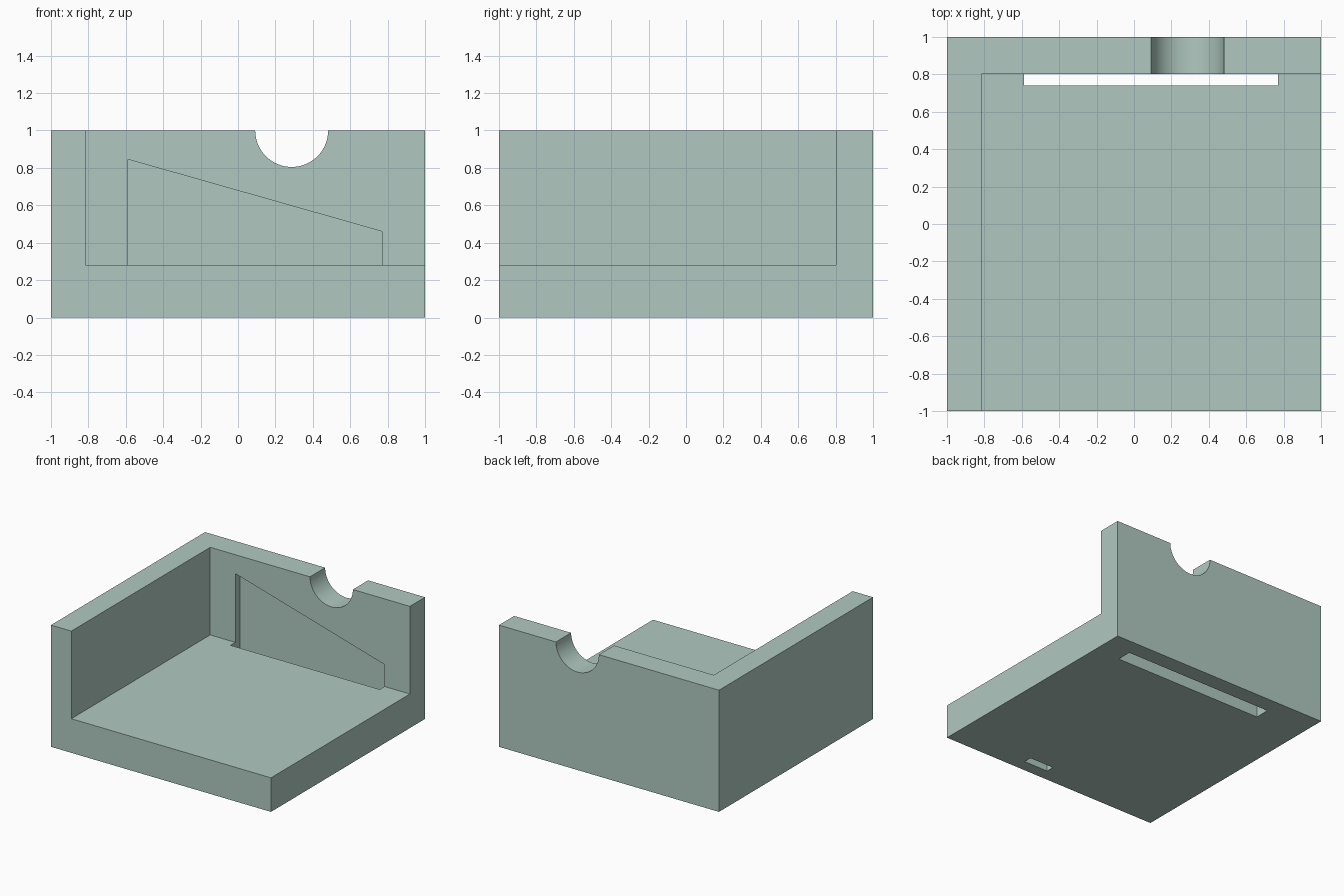
import bpy, bmesh, math

default = bpy.data.objects.get("Cube")
if default:
    bpy.data.objects.remove(default, do_unlink=True)

# Single flat colour
sage = bpy.data.materials.new("sage_green")
sage.use_nodes = True
colour = (0.434, 0.584, 0.527, 1)
sage.diffuse_color = colour
sage.node_tree.nodes["Principled BSDF"].inputs["Base Color"].default_value = colour


def prism(name, profile, y0, y1):
    """Extrude an (x, z) profile from y0 to y1."""
    bm = bmesh.new()
    face = bm.faces.new([bm.verts.new((x, y0, z)) for x, z in profile])
    moved = bmesh.ops.extrude_face_region(bm, geom=[face])["geom"]
    bmesh.ops.translate(bm, vec=(0, y1 - y0, 0),
                        verts=[g for g in moved if isinstance(g, bmesh.types.BMVert)])
    bmesh.ops.recalc_face_normals(bm, faces=bm.faces)
    mesh = bpy.data.meshes.new(name)
    bm.to_mesh(mesh)
    bm.free()
    mesh.materials.append(sage)
    obj = bpy.data.objects.new(name, mesh)
    bpy.context.collection.objects.link(obj)
    return obj


def rect(x0, x1, z0, z1):
    return [(x0, z0), (x1, z0), (x1, z1), (x0, z1)]


# Solid block and the pieces cut out of it
body = prism("corner_tray", rect(-1, 1, 0, 1), -1, 1)
notch = [(0.287 + 0.195 * math.cos(math.tau * i / 64),
          1 + 0.195 * math.sin(math.tau * i / 64)) for i in range(64)]
cutters = [
    prism("tray_cutter", rect(-0.815, 1.2, 0.28, 1.2), -1.2, 0.803),
    prism("notch_cutter", notch, 0.7, 1.2),
    prism("sloped_slot_cutter",
          [(-0.587, -0.1), (0.77, -0.1), (0.77, 0.46), (-0.587, 0.845)], 0.74, 0.863),
    prism("underside_slot_cutter", rect(0.1, 0.32, -0.1, 0.12), -0.9, -0.832),
]

# Cut, apply and tidy up
bpy.context.view_layer.objects.active = body
for cutter in cutters:
    cutter.hide_render = True
    mod = body.modifiers.new(cutter.name, 'BOOLEAN')
    mod.operation = 'DIFFERENCE'
    mod.solver = 'EXACT'
    mod.object = cutter
    bpy.ops.object.modifier_apply(modifier=mod.name)
    bpy.data.objects.remove(cutter, do_unlink=True)

# Smooth only the round notch
bpy.ops.object.select_all(action='DESELECT')
body.select_set(True)
bpy.ops.object.shade_smooth_by_angle(angle=math.radians(30))
